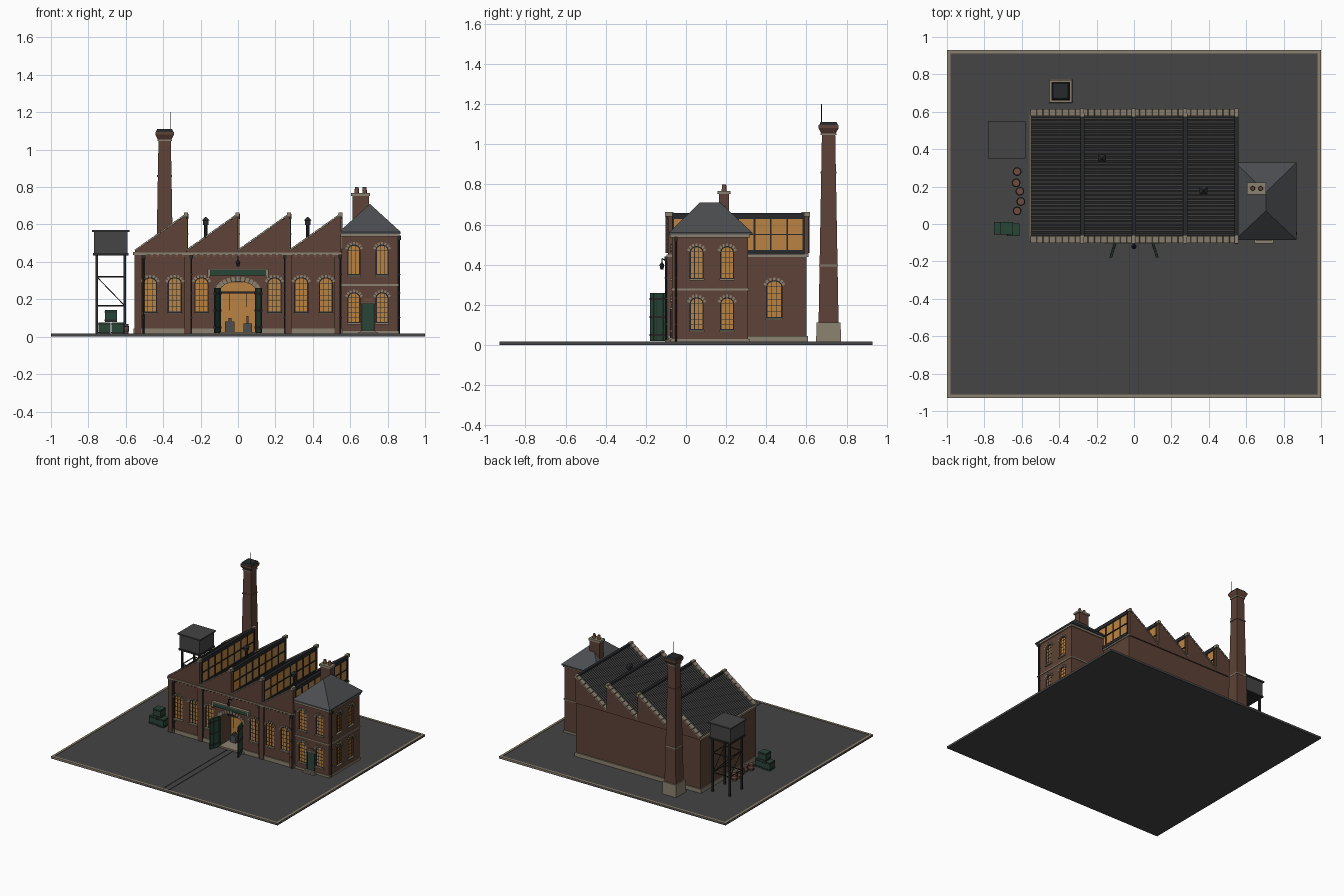
import bpy, bmesh, math
from mathutils import Matrix, Vector

cube = bpy.data.objects.get("Cube")
if cube:
    bpy.data.objects.remove(cube, do_unlink=True)


def material(name, rgb):
    m = bpy.data.materials.new(name)
    m.use_nodes = True
    col = (*rgb, 1)
    m.diffuse_color = col
    bsdf = m.node_tree.nodes["Principled BSDF"]
    bsdf.inputs["Base Color"].default_value = col
    bsdf.inputs["Roughness"].default_value = 0.8
    return m


BRICK = material("brick", (0.11, 0.055, 0.038))
STONE = material("pale_stone", (0.26, 0.22, 0.16))
GROUND = material("asphalt", (0.058, 0.058, 0.058))
ROOF = material("corrugated_iron", (0.045, 0.045, 0.046))
SLATE = material("slate", (0.07, 0.074, 0.08))
AMBER = material("lit_glass", (0.5, 0.23, 0.055))
IRON = material("dark_iron", (0.02, 0.021, 0.023))
GREEN = material("green_paint", (0.022, 0.06, 0.038))
CLAY = material("clay", (0.16, 0.075, 0.05))
I = Matrix.Identity(4)


def hull(bm, points, M=I):
    vs = [bm.verts.new(M @ Vector(p)) for p in points]
    bmesh.ops.convex_hull(bm, input=vs)


def box(bm, x0, x1, y0, y1, z0, z1, M=I):
    size = Matrix.Diagonal((x1 - x0, y1 - y0, z1 - z0, 1))
    mid = Matrix.Translation(((x0 + x1) / 2, (y0 + y1) / 2, (z0 + z1) / 2))
    bmesh.ops.create_cube(bm, size=1, matrix=M @ mid @ size)


def frustum(bm, c, z0, h0, z1, h1):
    hull(bm, [(c[0] + sx * h, c[1] + sy * h, z) for z, h in ((z0, h0), (z1, h1))
              for sx in (-1, 1) for sy in (-1, 1)])


def rod(bm, a, b, r, r2=None, n=8):
    a, b = Vector(a), Vector(b)
    turn = (b - a).to_track_quat('Z', 'Y').to_matrix().to_4x4()
    bmesh.ops.create_cone(bm, cap_ends=True, segments=n, radius1=r, radius2=r if r2 is None else r2,
                          depth=(b - a).length, matrix=Matrix.Translation((a + b) / 2) @ turn)


def prism(bm, profile, y0, y1, M=I):
    front = [bm.verts.new(M @ Vector((x, y0, z))) for x, z in profile]
    back = [bm.verts.new(M @ Vector((x, y1, z))) for x, z in profile]
    bm.faces.new(front)
    bm.faces.new(back[::-1])
    for i in range(len(front)):
        j = (i + 1) % len(front)
        bm.faces.new((front[j], front[i], back[i], back[j]))


def part(name, mat, bm, smooth=False):
    bmesh.ops.recalc_face_normals(bm, faces=bm.faces)
    mesh = bpy.data.meshes.new(name)
    bm.to_mesh(mesh)
    bm.free()
    mesh.materials.append(mat)
    ob = bpy.data.objects.new(name, mesh)
    bpy.context.collection.objects.link(ob)
    if smooth:
        bpy.ops.object.select_all(action='DESELECT')
        ob.select_set(True)
        bpy.context.view_layer.objects.active = ob
        bpy.ops.object.shade_smooth_by_angle()
    return ob


def cut(ob, cutters):
    helper = part("opening_cutter", BRICK, cutters)
    helper.hide_render = True
    mod = ob.modifiers.new("openings", 'BOOLEAN')
    mod.operation, mod.solver, mod.object = 'DIFFERENCE', 'EXACT', helper
    bpy.context.view_layer.objects.active = ob
    bpy.ops.object.modifier_apply(modifier=mod.name)
    bpy.data.objects.remove(helper, do_unlink=True)


def boxes(name, mat, *dims):
    bm = bmesh.new()
    for d in dims:
        box(bm, *d)
    return part(name, mat, bm)


def arch(w, h, rise, inset=0):
    # Segmental-headed opening, half width w
    pts = [(-w + inset, inset), (w - inset, inset)]
    for k in range(9):
        t = math.pi * k / 8
        pts.append(((w - inset) * math.cos(t), h - rise + (rise - inset) * math.sin(t)))
    return pts


def voussoirs(bm, w, h, rise, M, n=9, t=0.016):
    for k in range(n):
        a = math.pi * (k + 0.5) / n
        M2 = M @ Matrix.Translation(((w + .004) * math.cos(a), 0, h - rise + (rise + .004) * math.sin(a)))
        tilt = Matrix.Rotation((math.pi / 2 - a) * 0.75, 4, 'Y')
        box(bm, -w / n * 1.15, w / n * 1.15, -0.006, 0.004, -0.004, t, M2 @ tilt)


def window(group, x, y, z, w, h, angle=0):
    cutters, frame, glass, trim = group
    M = Matrix.Translation((x, y, z)) @ Matrix.Rotation(angle, 4, 'Z')
    rise = 0.026
    prism(cutters, arch(w, h, rise), -0.02, 0.012, M)
    prism(frame, arch(w, h, rise), 0.009, 0.014, M)
    prism(glass, arch(w, h, rise, 0.004), 0.007, 0.012, M)
    for s in (-1, 1):
        box(frame, s * w / 3 - .0013, s * w / 3 + .0013, 0.004, 0.009, 0, h - rise * .15, M)
    for k in range(1, 6):
        zz = h * k / 6
        box(frame, -w, w, 0.005, 0.009, zz - .0012, zz + .0012, M)
    box(trim, -w - .006, w + .006, -0.01, 0.008, -0.01, 0, M)
    voussoirs(trim, w, h, rise, M, 7, 0.012)


# Yard, kerb and rails
boxes("yard", GROUND, (-1, 1, -.93, .93, 0, .014))
boxes("yard_kerb", STONE, *[(-1, 1, s * .93 - (.018 if s > 0 else 0), s * .93 + (.018 if s < 0 else 0), .005, .017) for s in (-1, 1)],
      *[(s * .991 - .009, s * .991 + .009, -.93, .93, .005, .017) for s in (-1, 1)])
boxes("yard_rails", ROOF, *[(s * .025 - .003, s * .025 + .003, -.91, -.08, .012, .017) for s in (-1, 1)])

# Saw-tooth hall
BAY, LOW, TOP = 0.275, 0.45, 0.645
starts = [-0.55 + BAY * i for i in range(4)]


def sawtooth(base, lift):
    pts = [(-.55, base), (.55, base)]
    for x in reversed(starts):
        pts += [(x + BAY, TOP + lift), (x, LOW + lift)]
    return pts


group = [bmesh.new() for _ in range(4)]
bm = bmesh.new()
prism(bm, sawtooth(.01, 0), -.08, .60)
hall = part("hall_walls", BRICK, bm)
for s in (-1, 1):
    for x in (.195, .338, .47):
        window(group, s * x, -.08, .13, .035, .185)
window(group, .55, .44, .135, .038, .185, math.pi / 2)
gate = Matrix.Translation((0, -.08, .02))
prism(group[0], arch(.095, .275, .05), -.05, .13, gate)
cut(hall, group[0])

# Office block
group[0] = bmesh.new()
office = boxes("office_walls", BRICK, (.552, .855, -.07, .31, .01, .55))
for z in (.075, .33):
    for x in (.62, .77):
        window(group, x, -.07, z, .032, .16)
    for y in (.053, .205):
        window(group, .855, y, z, .032, .16, math.pi / 2)
cut(office, group[0])
part("window_frames", IRON, group[1])
part("window_glass", AMBER, group[2])
voussoirs(group[3], .095, .275, .05, gate, 13, .022)
part("window_sills_and_arches", STONE, group[3])

# Gable parapets and stone copings
bm, stones = bmesh.new(), bmesh.new()
slope = math.atan2(TOP - LOW, BAY)
length = math.hypot(TOP - LOW, BAY)
for y0, y1 in ((-.09, -.07), (.59, .61)):
    prism(bm, sawtooth(LOW - .01, .006), y0, y1)
    for x in starts:
        M = Matrix.Translation((x, 0, LOW + .006)) @ Matrix.Rotation(-slope, 4, 'Y')
        for k in range(8):
            box(stones, length * k / 8 + .002, length * (k + 1) / 8 - .002, y0 - .012, y1 + .006, 0, .009, M)
        box(stones, x + BAY - .014, x + BAY + .008, y0 - .014, y1 + .008, TOP - .005, TOP + .018)
part("gable_parapets", BRICK, bm)
part("gable_copings", STONE, stones)

# Corrugated roof slopes, glazing bars and ridge caps
sheet, panes, bars = bmesh.new(), bmesh.new(), bmesh.new()
for x in starts:
    rows = []
    for k in range(67):
        y = -.07 + .66 * k / 66
        dz = .003 + .006 * (k % 2)
        rows.append([sheet.verts.new((x, y, LOW + dz)), sheet.verts.new((x + BAY, y, TOP + dz))])
    for a, b in zip(rows, rows[1:]):
        sheet.faces.new((a[0], a[1], b[1], b[0]))
    e = x + BAY
    box(panes, e - .002, e + .003, -.07, .59, LOW + .02, TOP - .015)
    for k in range(9):
        y = -.065 + .65 * k / 8
        box(bars, e, e + .008, y - .004, y + .004, LOW, TOP)
    for z, t in ((LOW + .012, .012), (.55, .003), (TOP - .005, .012)):
        box(bars, e - .002, e + .01, -.07, .59, z - t, z + t)
    box(bars, e - .012, e + .01, -.07, .59, TOP - .002, TOP + .012)
part("roof_sheets", ROOF, sheet)
part("roof_glazing", AMBER, panes)
part("roof_glazing_bars", IRON, bars)

# Hall pilasters, plinth and cornice
boxes("pilasters", BRICK, *[(s * x - .018, s * x + .018, -.094, -.07, .012, .44) for x in (.272, .535) for s in (-1, 1)])
boxes("hall_plinth", STONE, (-.558, -.1, -.088, .608, .01, .045), (.1, .558, -.088, .608, .01, .045), (-.11, .11, .4, .608, .01, .045))
boxes("hall_cornice", STONE, (-.56, .555, -.096, -.07, .438, .45), (-.562, -.545, -.09, .61, .438, .452),
      (.545, .557, .3, .61, .438, .452))
boxes("hall_corbels", CLAY, *[(-.535 + .0335 * k, -.522 + .0335 * k, -.088, -.07, .425, .438) for k in range(32)])

# Gateway interior
boxes("gateway_glow", AMBER, (-.094, .094, .044, .049, .02, .29))
boxes("gateway_floor", STONE, (-.12, .12, -.10, .05, .012, .026))
boxes("gateway_machines", SLATE, (-.07, -.02, 0, .04, .02, .08), (-.05, -.035, .0, .03, .08, .1),
      (.03, .075, .0, .04, .02, .07), (.045, .055, .01, .03, .07, .11))
boxes("gateway_hoist", IRON, (-.094, .094, .0, .01, .232, .242), (-.045, -.042, 0, .005, .14, .235), (.045, .048, 0, .005, .16, .235))

# Open gate leaves
planks, straps = bmesh.new(), bmesh.new()
for s in (-1, 1):
    M = Matrix.Translation((s * .095, -.085, 0)) @ Matrix.Rotation(math.atan2(-.095, s * .03), 4, 'Z')
    for k in range(6):
        box(planks, .0165 * k, .0165 * k + .0145, -.005, .005, .02, .26, M)
    for z in (.05, .14, .23):
        box(straps, 0, .099, -.007, .007, z - .005, z + .005, M)
    box(straps, 0, .099, -.003, .003, .022, .258, M)
part("gate_leaves", GREEN, planks)
part("gate_straps", IRON, straps)

# Fascia board over the gate and its lamp
boxes("gate_fascia", GREEN, (-.155, .155, -.1, -.078, .328, .357))
boxes("gate_fascia_trim", STONE, (-.162, .162, -.104, -.078, .357, .363), (-.162, -.15, -.102, -.078, .315, .357),
      (.15, .162, -.102, -.078, .315, .357))
bm = bmesh.new()
rod(bm, (0, -.08, .41), (0, -.12, .43), .003)
rod(bm, (0, -.12, .43), (0, -.12, .405), .002)
rod(bm, (0, -.12, .395), (0, -.12, .41), .014, .004)
rod(bm, (0, -.12, .375), (0, -.12, .395), .007, .011)
part("gate_lamp", IRON, bm)

# Office trim, hipped roof and stack
boxes("office_trim", STONE, (.55, .861, -.076, .316, .01, .03), (.55, .86, -.075, .315, .272, .281),
      (.55, .864, -.079, .319, .535, .55), (.645, .745, -.105, -.06, .012, .024), (.655, .735, -.09, -.06, .024, .034),
      (.655, .735, -.08, -.06, .178, .186))
bm = bmesh.new()
hull(bm, [(x, y, z) for x in (.54, .87) for y in (-.085, .33) for z in (.55, .56)] + [(.705, .07, .71), (.705, .17, .71)])
part("office_roof", SLATE, bm)
boxes("office_door", GREEN, (.665, .725, -.076, -.06, .034, .175))
boxes("office_door_frame", IRON, (.659, .665, -.079, -.06, .034, .18), (.725, .731, -.079, -.06, .034, .18))
boxes("office_door_plate", CLAY, (.67, .72, -.075, -.06, .19, .205))
boxes("office_stack", BRICK, (.612, .7, .165, .215, .55, .755))
boxes("office_stack_cap", STONE, (.605, .707, .158, .222, .752, .768))
bm = bmesh.new()
for x in (.635, .677):
    rod(bm, (x, .19, .765), (x, .19, .8), .013, .010, 12)
part("office_stack_pots", CLAY, bm, True)

# Drainpipes with hopper heads
bm = bmesh.new()
for x, y, z in ((-.505, -.087, .44), (-.25, -.087, .44), (.25, -.087, .44), (.547, -.1, .44), (.861, -.05, .54)):
    rod(bm, (x, y, .015), (x, y, z), .005)
    box(bm, x - .01, x + .01, y - .008, y + .008, z - .022, z)
    for k in (.1, .23, .33):
        box(bm, x - .008, x + .008, y - .006, y + .006, k, k + .006)
part("drainpipes", IRON, bm)

# Roof cowls
bm = bmesh.new()
for x, y in ((-.172, .35), (.372, .18)):
    rod(bm, (x, y, .51), (x, y, .6), .009)
    box(bm, x - .015, x + .015, y - .015, y + .015, .597, .622)
    frustum(bm, (x, y), .622, .021, .64, .003)
part("roof_cowls", IRON, bm)

# Tall chimney
C = (-.392, .71)
bm = bmesh.new()
frustum(bm, C, .01, .062, .112, .06)
frustum(bm, C, .39, .047, .4, .047)
frustum(bm, C, 1.045, .039, 1.053, .039)
part("chimney_stonework", STONE, bm)
bm = bmesh.new()
frustum(bm, C, .1, .05, 1.06, .033)
frustum(bm, C, .855, .04, .865, .04)
frustum(bm, C, 1.053, .036, 1.08, .05)
frustum(bm, C, 1.08, .05, 1.095, .05)
part("chimney_shaft", BRICK, bm)
bm = bmesh.new()
frustum(bm, C, 1.095, .047, 1.11, .04)
rod(bm, (C[0] + .032, C[1] - .035, 1.05), (C[0] + .032, C[1] - .035, 1.2), .002)
part("chimney_crown_and_rod", IRON, bm)

# Water tower
boxes("water_tank", GROUND, (-.77, -.59, .36, .54, .445, .56), (-.78, -.58, .35, .55, .56, .57))
bm = bmesh.new()
X, Y = (-.755, -.605), (.375, .525)
box(bm, -.775, -.585, .355, .545, .435, .448)
for x in X:
    for y in Y:
        box(bm, x - .007, x + .007, y - .007, y + .007, .012, .44)
for z in (.165, .32):
    for x in X:
        rod(bm, (x, Y[0], z), (x, Y[1], z), .004)
    for y in Y:
        rod(bm, (X[0], y, z), (X[1], y, z), .004)
for y in Y:
    rod(bm, (X[0], y, .32), (X[1], y, .165), .0025)
for x in X:
    rod(bm, (x, Y[0], .32), (x, Y[1], .165), .0025)
part("water_tower_frame", IRON, bm)

# Crates and barrels
crates, battens = bmesh.new(), bmesh.new()
for x, y, z in ((-.715, -.022, .014), (-.645, -.03, .014), (-.68, -.022, .079)):
    box(crates, x - .032, x + .032, y - .032, y + .032, z, z + .063)
    for k in (.006, .05):
        box(battens, x - .034, x + .034, y - .034, y + .034, z + k, z + k + .006)
part("crates", GREEN, crates)
part("crate_battens", IRON, battens)
bm, hoops = bmesh.new(), bmesh.new()
for x, y in ((-.625, .28), (-.63, .22), (-.61, .175), (-.605, .12), (-.625, .07)):
    rod(bm, (x, y, .013), (x, y, .04), .019, .023, 14)
    rod(bm, (x, y, .04), (x, y, .068), .023, .019, 14)
    for z in (.024, .052):
        rod(hoops, (x, y, z), (x, y, z + .005), .0235, None, 14)
part("barrels", CLAY, bm, True)
part("barrel_hoops", IRON, hoops, True)
